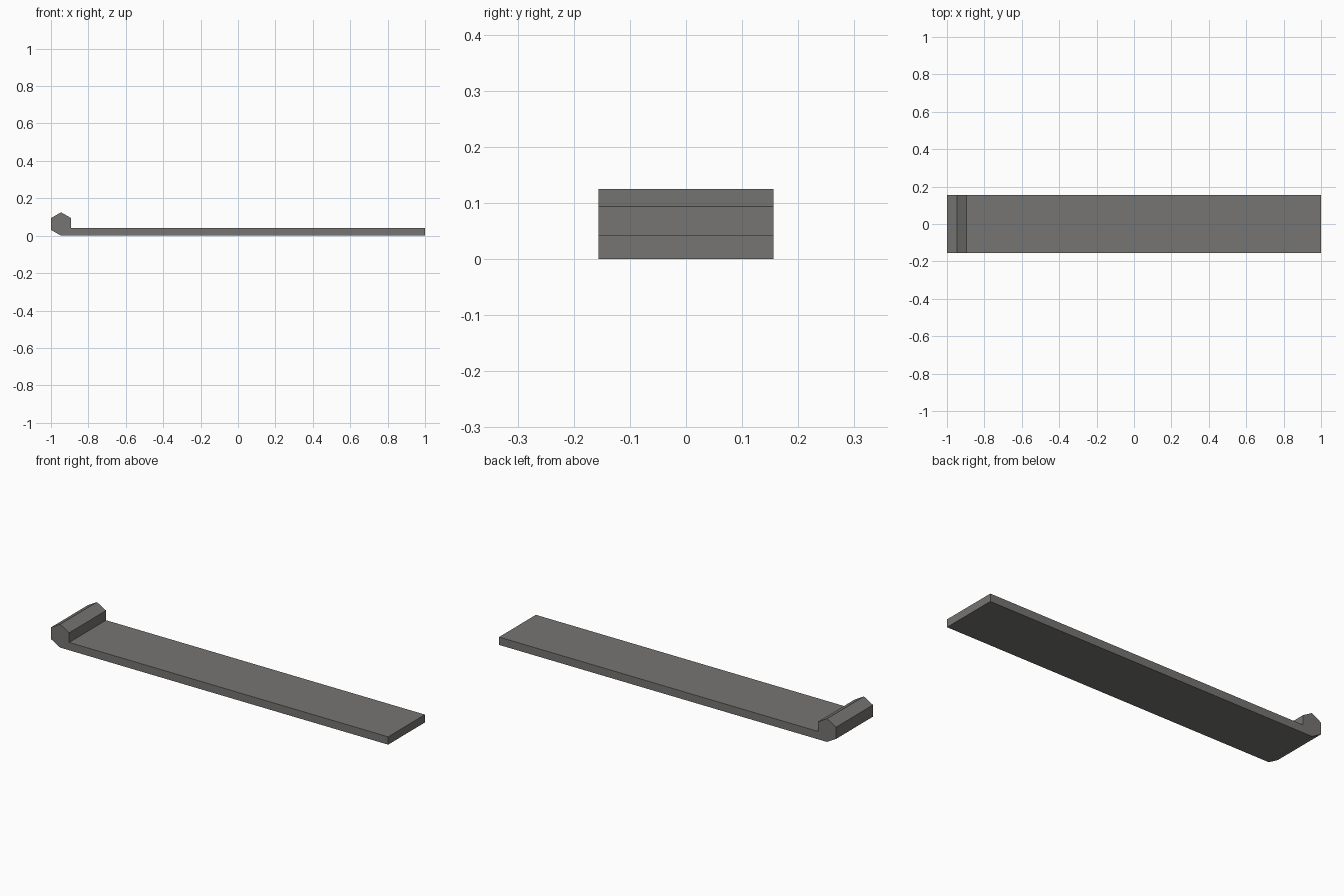
import bpy
import bmesh

cube = bpy.data.objects.get("Cube")
if cube:
    bpy.data.objects.remove(cube, do_unlink=True)

HALF_WIDTH = 0.156

# Single matte grey
grey = bpy.data.materials.new("warm_grey")
grey.use_nodes = True
colour = (0.18, 0.177, 0.171, 1)
grey.diffuse_color = colour
grey.node_tree.nodes["Principled BSDF"].inputs["Base Color"].default_value = colour

# Side profile: flat plank running into a hexagonal end bar
profile = [
    (-0.946, 0), (1, 0), (1, 0.042), (-0.892, 0.042),
    (-0.892, 0.094), (-0.946, 0.125), (-1, 0.094), (-1, 0.031),
]

# Extrude the profile across the width
bm = bmesh.new()
face = bm.faces.new([bm.verts.new((x, -HALF_WIDTH, z)) for x, z in profile])
result = bmesh.ops.extrude_face_region(bm, geom=[face])
moved = [v for v in result["geom"] if isinstance(v, bmesh.types.BMVert)]
bmesh.ops.translate(bm, verts=moved, vec=(0, 2 * HALF_WIDTH, 0))
bmesh.ops.recalc_face_normals(bm, faces=bm.faces)

mesh = bpy.data.meshes.new("plank_with_end_bar")
bm.to_mesh(mesh)
bm.free()
mesh.materials.append(grey)
plank = bpy.data.objects.new("plank_with_end_bar", mesh)
bpy.context.collection.objects.link(plank)
